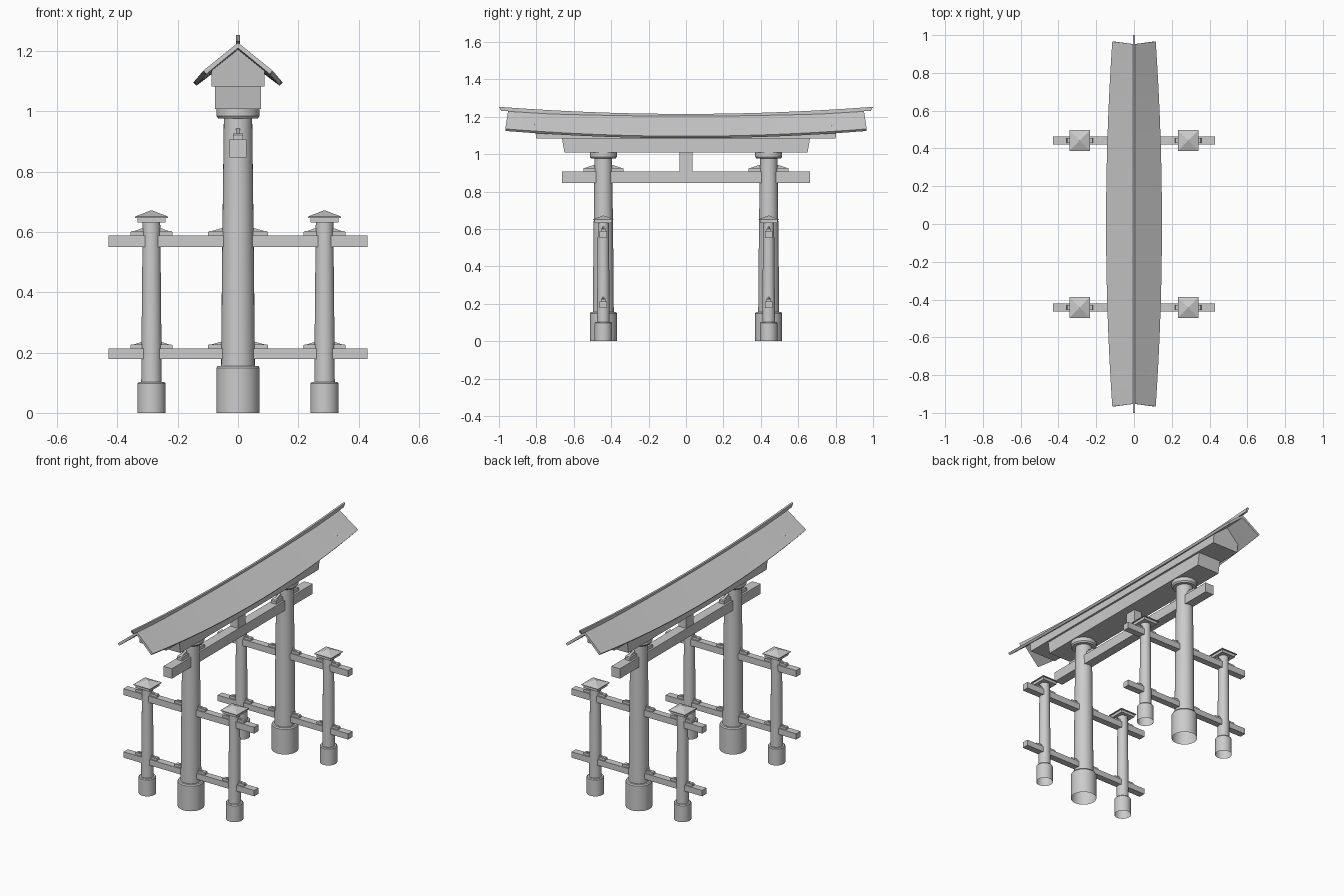
import bpy, bmesh, math

if "Cube" in bpy.data.objects:
    bpy.data.objects.remove(bpy.data.objects["Cube"])

PY = 0.442      # pillar distance from centre
PX = 0.287      # side post distance from pillar


def finish(name, verts, faces, smooth=False):
    me = bpy.data.meshes.new(name)
    me.from_pydata(verts, [], faces)
    bm = bmesh.new()
    bm.from_mesh(me)
    bmesh.ops.recalc_face_normals(bm, faces=bm.faces)
    bm.to_mesh(me)
    bm.free()
    ob = bpy.data.objects.new(name, me)
    bpy.context.collection.objects.link(ob)
    if smooth:
        bpy.ops.object.select_all(action='DESELECT')
        ob.select_set(True)
        bpy.context.view_layer.objects.active = ob
        bpy.ops.object.shade_smooth_by_angle(angle=math.radians(35))
    return ob


def loft(name, rings, cap_start=True, cap_end=True, smooth=False):
    """Join equal-length closed rings of points into one skin."""
    n = len(rings[0])
    verts = [p for r in rings for p in r]
    faces = [(i * n + j, i * n + (j + 1) % n, (i + 1) * n + (j + 1) % n, (i + 1) * n + j)
             for i in range(len(rings) - 1) for j in range(n)]
    if cap_start:
        faces.append(tuple(range(n)))
    if cap_end:
        faces.append(tuple(range(len(verts) - n, len(verts))))
    return finish(name, verts, faces, smooth)


def turned(name, x, y, profile, n=32):
    """Round part from (radius, z) pairs, open at the bottom."""
    rings = [[(x + r * math.cos(math.tau * k / n), y + r * math.sin(math.tau * k / n), z)
              for k in range(n)] for r, z in profile]
    return loft(name, rings, cap_start=False, smooth=True)


def rect(x, y, hx, hy, z):
    return [(x - hx, y - hy, z), (x + hx, y - hy, z), (x + hx, y + hy, z), (x - hx, y + hy, z)]


def box(name, x, y, hx, hy, z0, z1):
    return loft(name, [rect(x, y, hx, hy, z0), rect(x, y, hx, hy, z1)])


def wedges(name, x, y, z, r, reach, w, h, axis):
    """Locking blocks with a thin sloped wedge, on both sides of a post."""
    for s in (-1, 1):
        def prism(part, prof, hw):
            rings = []
            for v in (-hw, hw):
                rings.append([(x + s * u, y + v, z + t) if axis == 'x' else (x + v, y + s * u, z + t)
                              for u, t in prof])
            loft(name + part, rings)
        inner = r - 0.012
        prism("_block", [(inner, 0), (reach, 0), (reach, h * 0.75), (reach - 0.004, h),
                         (inner, h)], w)
        prism("_key", [(inner, h), (reach - 0.012, h), (inner, h * 1.95)], w * 0.4)


# round pillars, side posts and the ties between them
for side in (-1, 1):
    y = side * PY
    turned("pillar_base", 0, y, [(0.072, 0), (0.072, 0.149), (0.067, 0.156), (0.05, 0.156)])
    turned("pillar_shaft", 0, y, [(0.056, 0.15), (0.053, 0.5), (0.047, 0.98)])
    turned("pillar_collar", 0, y, [(0.045, 0.977), (0.066, 0.977), (0.072, 0.985), (0.072, 1.01)])
    wedges("main_tie_wedge", 0, y, 0.906, 0.048, 0.107, 0.017, 0.021, 'y')
    for sx in (-1, 1):
        x = sx * PX
        turned("post_base", x, y, [(0.047, 0), (0.047, 0.097), (0.043, 0.102), (0.03, 0.102)])
        turned("post_shaft", x, y, [(0.034, 0.1), (0.032, 0.35), (0.029, 0.635)])
        # stepped post cap with a shallow pyramid
        loft("post_cap", [rect(x, y, a, a, z) for a, z in
                          ((0.047, 0.631), (0.047, 0.647), (0.055, 0.647), (0.055, 0.651), (0.001, 0.672))])
    for z0, z1 in ((0.178, 0.213), (0.551, 0.589)):
        box("side_tie", 0, y, 0.43, 0.02, z0, z1)
        wedges("pillar_wedge", 0, y, z1, 0.053, 0.1, 0.012, 0.014, 'x')
        for sx in (-1, 1):
            wedges("post_wedge", sx * PX, y, z1, 0.032, 0.07, 0.012, 0.014, 'x')

# main tie beam and centre strut
box("main_tie", 0, 0, 0.028, 0.662, 0.847, 0.906)
box("centre_strut", 0, 0, 0.026, 0.035, 0.9, 1.015)

# lower lintel with slanted ends
loft("lower_lintel", [rect(0, 0, 0.076, 0.65, 1.008), rect(0, 0, 0.076, 0.663, 1.084)])

# upper lintel, five sided, curved along the top
SEG = 20
rise = lambda y: 0.04 * y * y
rings = []
for i in range(SEG + 1):
    t = -1 + 2 * i / SEG
    y = 0.8 * t
    k = rise(y)
    rings.append([(-0.088, y, 1.083), (0.088, y, 1.083), (0.088, y + 0.008 * t, 1.128 + k),
                  (0, y + 0.02 * t, 1.195 + k), (-0.088, y + 0.008 * t, 1.128 + k)])
loft("upper_lintel", rings)

# curved roof, narrowing towards the ends
rings = []
for i in range(SEG + 1):
    t = -1 + 2 * i / SEG
    h = 0.148 - 0.033 * t * t
    ym, ye = 0.952 * t, 0.966 * t
    zt, ze = 1.208 + 0.02 * t * t, 1.096 + 0.039 * t * t
    rings.append([(-h, ye, ze), (0, ym, zt), (h, ye, ze), (h - 0.01, ye, ze - 0.011),
                  (0, ym, zt - 0.018), (-h + 0.01, ye, ze - 0.011)])
loft("roof", rings)

# thin ridge board
rings = []
for i in range(SEG + 1):
    t = -1 + 2 * i / SEG
    top, low = 1.215 + 0.038 * t * t, 1.195 + 0.037 * t * t
    rings.append([(-0.006, 0.988 * t, low), (0.006, 0.988 * t, low), (0.006, t, top), (-0.006, t, top)])
loft("ridge_board", rings)
